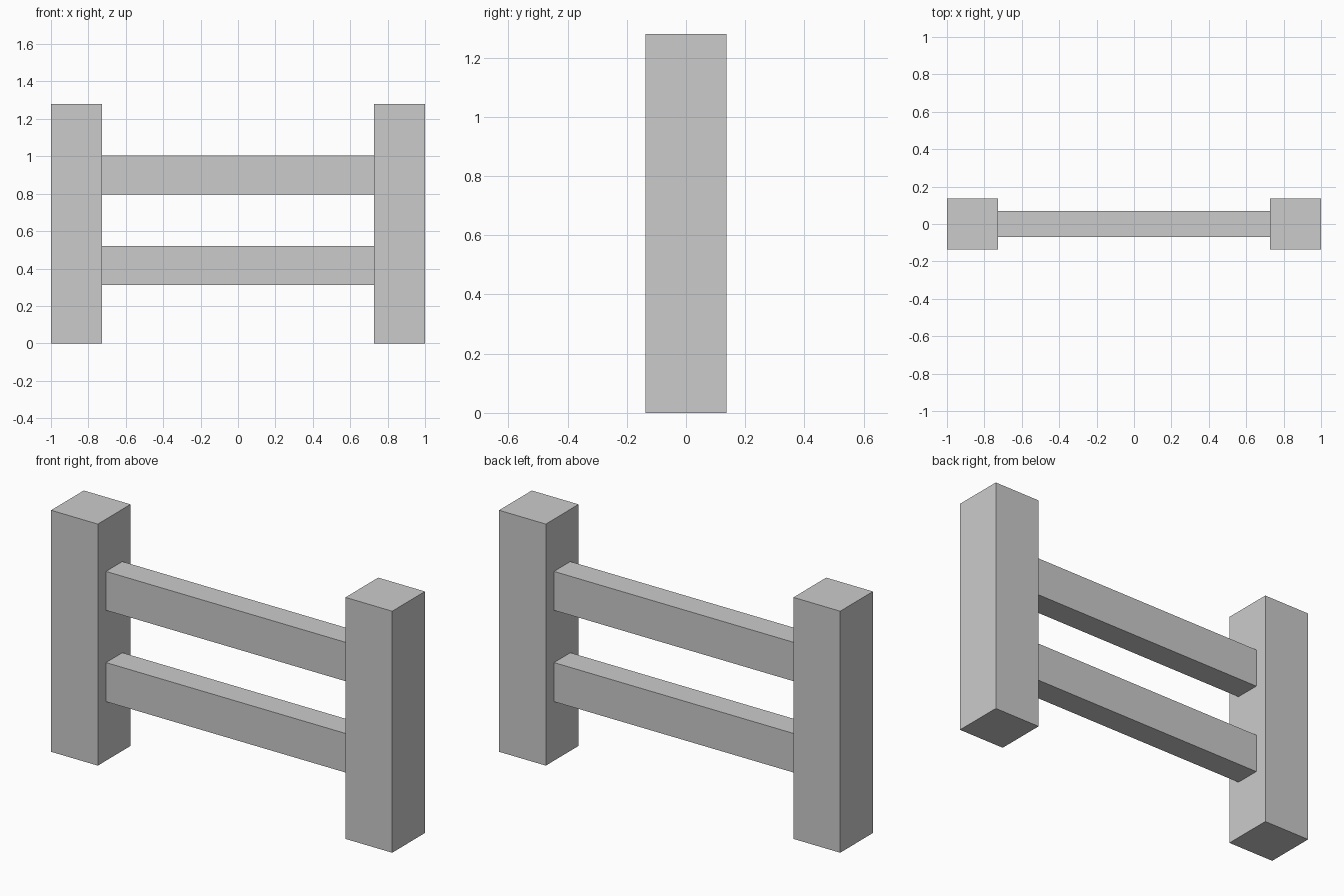
import bpy

if "Cube" in bpy.data.objects:
    bpy.data.objects.remove(bpy.data.objects["Cube"])


def box(name, x, z, size):
    """Box centred on x and y = 0, with its underside at height z."""
    bpy.ops.mesh.primitive_cube_add(size=1, location=(x, 0, z + size[2] / 2))
    ob = bpy.context.object
    ob.name = name
    ob.scale = size
    bpy.ops.object.transform_apply(location=False, rotation=False, scale=True)
    return ob


POST = 0.274
HEIGHT = 1.28
RAIL_LENGTH = 2 - 2 * POST

# Square posts at both ends
for side, sign in (("left", -1), ("right", 1)):
    box(f"{side}_post", sign * (1 - POST / 2), 0, (POST, POST, HEIGHT))

# Horizontal rails spanning between the inner post faces
for name, bottom, top in (("lower_rail", 0.313, 0.52), ("upper_rail", 0.797, 1.003)):
    box(name, 0, bottom, (RAIL_LENGTH, 0.137, top - bottom))
